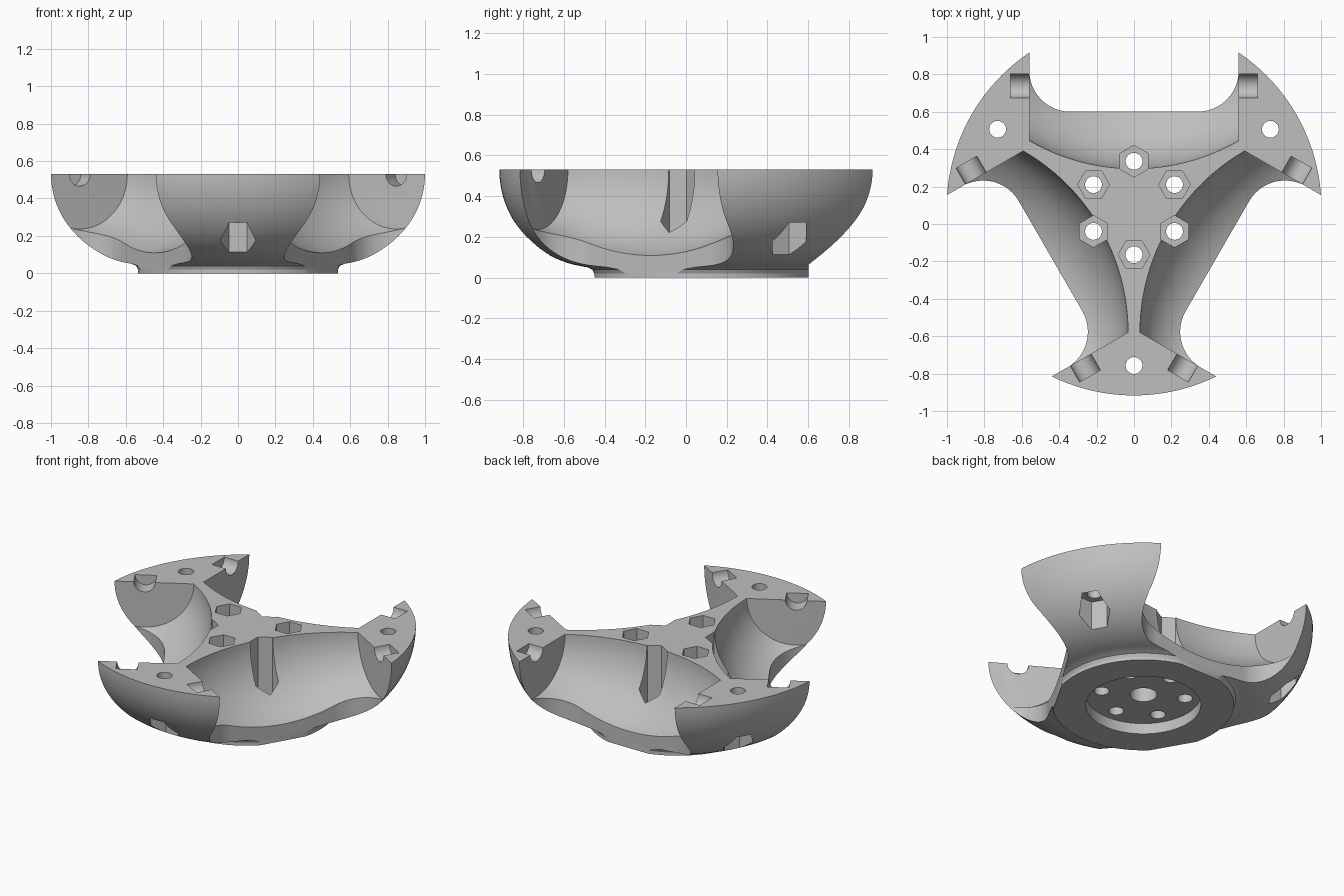
import bpy
import bmesh
from math import pi, sin, cos, sqrt, radians
from mathutils import Matrix

if "Cube" in bpy.data.objects:
    bpy.data.objects.remove(bpy.data.objects["Cube"])

TOP = 0.53          # height of the flat upper face
CENTRE_Y = 0.0855   # hub axis, offset so the whole part is centred
HALF_W = 0.56       # half width of each wheel bay
AXLE_D = 0.653      # hub axis to wheel axle
HUB = Matrix.Translation((0, CENTRE_Y, 0))

grey = bpy.data.materials.new("plain_grey")
grey.use_nodes = True
grey.diffuse_color = (0.52, 0.52, 0.52, 1)
grey.node_tree.nodes["Principled BSDF"].inputs["Base Color"].default_value = grey.diffuse_color


def make_object(name, bm, matrix):
    bmesh.ops.recalc_face_normals(bm, faces=bm.faces)
    mesh = bpy.data.meshes.new(name)
    bm.to_mesh(mesh)
    bm.free()
    mesh.transform(matrix)
    mesh.materials.append(grey)
    obj = bpy.data.objects.new(name, mesh)
    bpy.context.collection.objects.link(obj)
    return obj


def stack(name, rings, matrix):
    """Skin a list of equal point rings and cap both ends."""
    bm = bmesh.new()
    loops = [[bm.verts.new(p) for p in ring] for ring in rings]
    n = len(loops[0])
    for a, b in zip(loops, loops[1:]):
        for i in range(n):
            j = (i + 1) % n
            bm.faces.new((a[i], a[j], b[j], b[i]))
    bm.faces.new(loops[0][::-1])
    bm.faces.new(loops[-1])
    return make_object(name, bm, matrix)


def lathe(name, profile, sides, matrix, phase=0.0):
    rings = [[(r * cos(phase + 2 * pi * i / sides), r * sin(phase + 2 * pi * i / sides), z)
              for i in range(sides)] for r, z in profile]
    return stack(name, rings, matrix)


def cut(cutter):
    mod = body.modifiers.new("cut", "BOOLEAN")
    mod.operation = "DIFFERENCE"
    mod.solver = "EXACT"
    mod.object = cutter
    bpy.context.view_layer.objects.active = body
    bpy.ops.object.modifier_apply(modifier=mod.name)
    bpy.data.objects.remove(cutter)


def bore(radius, z0, z1, x=0.0, sides=32, matrix=HUB, phase=0.0):
    """Vertical hole at distance x along the local x axis."""
    cut(lathe("cutter", [(radius, z0), (radius, z1)], sides,
              matrix @ Matrix.Translation((x, 0, 0)), phase))


# Bowl-shaped shell standing on a short round foot
profile = [(0.535, 0), (0.535, 0.02), (0.545, 0.04), (0.57, 0.051)]
for i in range(25):
    t = 0.163 + (pi / 2 - 0.163) * i / 24
    profile.append((0.522 + 0.48 * sin(t), TOP - 0.48 * cos(t)))
body = lathe("wheel_housing", profile, 144, HUB)

# Outline of the open window outside each bay, with rounded inner corners
FILLET, WALL = 0.22, 0.515
outline = [(1.3, HALF_W)]
for i in range(13):
    a = pi / 2 * i / 12
    outline.append((WALL + FILLET * (1 - sin(a)), HALF_W - FILLET * (1 - cos(a))))
outline += [(x, -y) for x, y in reversed(outline)]

# Barrel-shaped wheel cavity
CROWN, MID_R = 1.12, 0.443
barrel = []
for i in range(25):
    s = HALF_W * (i / 12 - 1)
    barrel.append((sqrt(CROWN ** 2 - s * s) - CROWN + MID_R, s))

# Three wheel bays
for k in range(3):
    turn = HUB @ Matrix.Rotation(radians(90 + 120 * k), 4, "Z")
    cut(stack("cutter", [[(x, y, z) for x, y in outline] for z in (-0.2, 0.9)], turn))
    axle = turn @ Matrix.Translation((AXLE_D, 0, TOP)) @ Matrix.Rotation(pi / 2, 4, "X")
    cut(lathe("cutter", barrel, 96, axle))
    # Half-round axle seats in both side walls
    for side in (-1, 1):
        seat = axle @ Matrix.Translation((0, 0, side * (HALF_W + 0.03)))
        cut(lathe("cutter", [(0.064, -0.07), (0.064, 0.07)], 32, seat))

# Foot recess with a blind centre hole
bore(0.34, -0.1, 0.07, sides=96)
bore(0.08, -0.1, 0.2, sides=48)

# Six hub screws with hexagonal nut pockets
for k in range(6):
    turn = HUB @ Matrix.Rotation(radians(30 + 60 * k), 4, "Z")
    bore(0.085, 0.14, 0.8, 0.25, 6, turn, radians(30) if k % 2 == 0 else 0)
    bore(0.045, -0.1, 0.8, 0.25, 32, turn)

# Arm screws with nut pockets opening through the underside
for k in range(3):
    turn = HUB @ Matrix.Rotation(radians(30 + 120 * k), 4, "Z")
    bore(0.096, -0.1, 0.30, 0.842, 6, turn, radians(30))
    bore(0.045, -0.1, 0.8, 0.842, 32, turn)

bpy.ops.object.select_all(action="DESELECT")
body.select_set(True)
bpy.context.view_layer.objects.active = body
bpy.ops.object.shade_smooth_by_angle(angle=radians(25))
